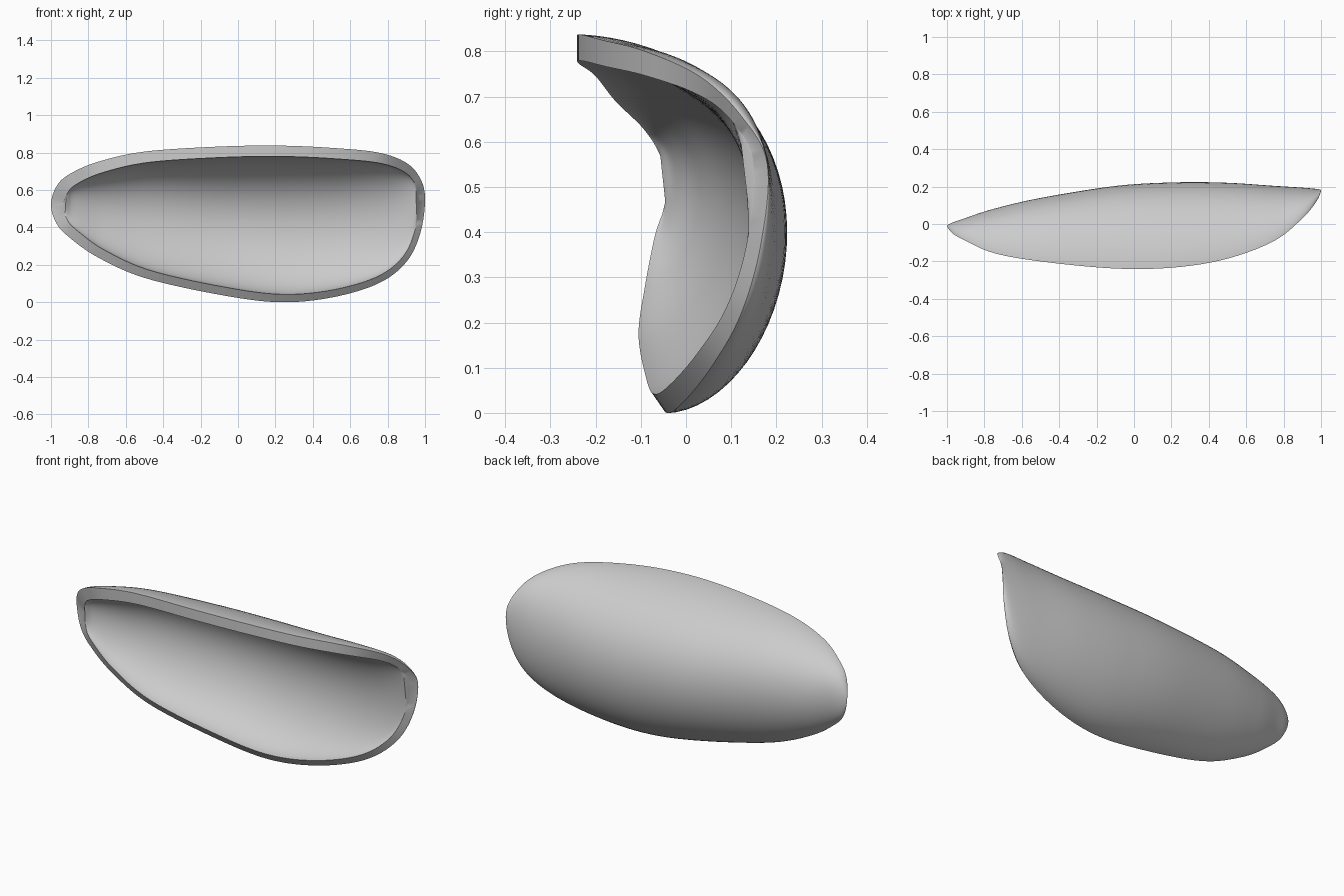
import bpy, bmesh, math
from mathutils import Vector

if "Cube" in bpy.data.objects:
    bpy.data.objects.remove(bpy.data.objects["Cube"])

# Stations along the shell: x, top edge z/y, bottom edge z/y, rearmost y
STATIONS = [
    (-1.0, .52, -.01, .52, -.01, -.01),
    (-.97, .62, -.05, .42, -.02, .01),
    (-.90, .685, -.09, .345, -.04, .037),
    (-.75, .75, -.155, .24, -.06, .09),
    (-.50, .805, -.20, .13, -.075, .152),
    (-.10, .832, -.238, .04, -.06, .22),
    (.22, .837, -.232, 0, -.042, .24),
    (.50, .825, -.185, .025, -.005, .236),
    (.75, .80, -.09, .10, .055, .215),
    (.90, .745, .03, .215, .12, .20),
    (.975, .66, .12, .37, .165, .189),
    (1.0, .55, .18, .55, .18, .18),
]
SUB, ARC = 8, 40


def catmull(a, b, c, d, t):
    return 0.5 * (2 * b + (c - a) * t + (2 * a - 5 * b + 4 * c - d) * t * t
                  + (3 * b - a - 3 * c + d) * t ** 3)


def closed_curve(pts):
    n = len(pts)
    return [catmull(pts[i - 1], pts[i], pts[(i + 1) % n], pts[(i + 2) % n], k / SUB)
            for i in range(n) for k in range(SUB)]


def section(top, bottom, back):
    """Bowed arc from bottom edge to top edge, reaching back in y."""
    bulge = back - (bottom.y + (top.y - bottom.y) * .45)
    out = []
    for j in range(ARC + 1):
        a = math.pi * j / ARC
        s = (1 - math.cos(a)) / 2 + .1 * math.sin(a) ** 2
        p = bottom.lerp(top, s)
        p.y += bulge * max(0, math.sin(a)) ** 1.2
        out.append(p)
    return out


# Outer rim loop, clockwise from the left tip over the top
top_pts = [Vector((r[0], r[2], r[1])) for r in STATIONS]
bot_pts = [Vector((r[0], r[4], r[3])) for r in STATIONS[1:-1]]
rim = closed_curve(top_pts + bot_pts[::-1])
n = len(rim)

# Inner rim loop, inset across the lip
inner = []
for i, p in enumerate(rim):
    t = rim[(i + 1) % n] - rim[i - 1]
    l = math.hypot(t.x, t.z)
    nx, nz = t.z / l, -t.x / l
    w = .05 + .017 * nx - .008 * nz
    dy = -.03 * (1 - max(0, -nz))
    inner.append(p + Vector((nx * w, dy, nz * w)))

# Rearmost depth along the length
m = [r[5] for r in STATIONS]
last = len(m) - 1
depth = [catmull(m[max(i - 1, 0)], m[i], m[i + 1], m[min(i + 2, last)], k / SUB)
         for i in range(last) for k in range(SUB)] + [m[-1]]
half = last * SUB

# Shell: rings of outer arc plus inner arc, bridged along the length
bm = bmesh.new()
rings = []
for i in range(half + 1):
    o_top, o_bot = rim[i], rim[-i % n]
    i_top, i_bot = inner[i], inner[-i % n]
    tip = i in (0, half)
    outer_arc = section(o_top, o_bot, o_top.y if tip else depth[i])
    inner_back = max(depth[i] - .055, (i_top.y + i_bot.y) / 2)
    inner_arc = section(i_top, i_bot, i_top.y if tip else inner_back)
    rings.append([bm.verts.new(p) for p in outer_arc + inner_arc[::-1]])
for a, b in zip(rings, rings[1:]):
    for j in range(len(a)):
        k = (j + 1) % len(a)
        bm.faces.new((a[j], a[k], b[k], b[j]))
bmesh.ops.remove_doubles(bm, verts=bm.verts, dist=1e-5)
bmesh.ops.recalc_face_normals(bm, faces=bm.faces)

me = bpy.data.meshes.new("curved_shell")
bm.to_mesh(me)
bm.free()
shell = bpy.data.objects.new("curved_shell", me)
bpy.context.collection.objects.link(shell)
bpy.context.view_layer.objects.active = shell
shell.select_set(True)
bpy.ops.object.shade_smooth_by_angle(angle=math.radians(40))
